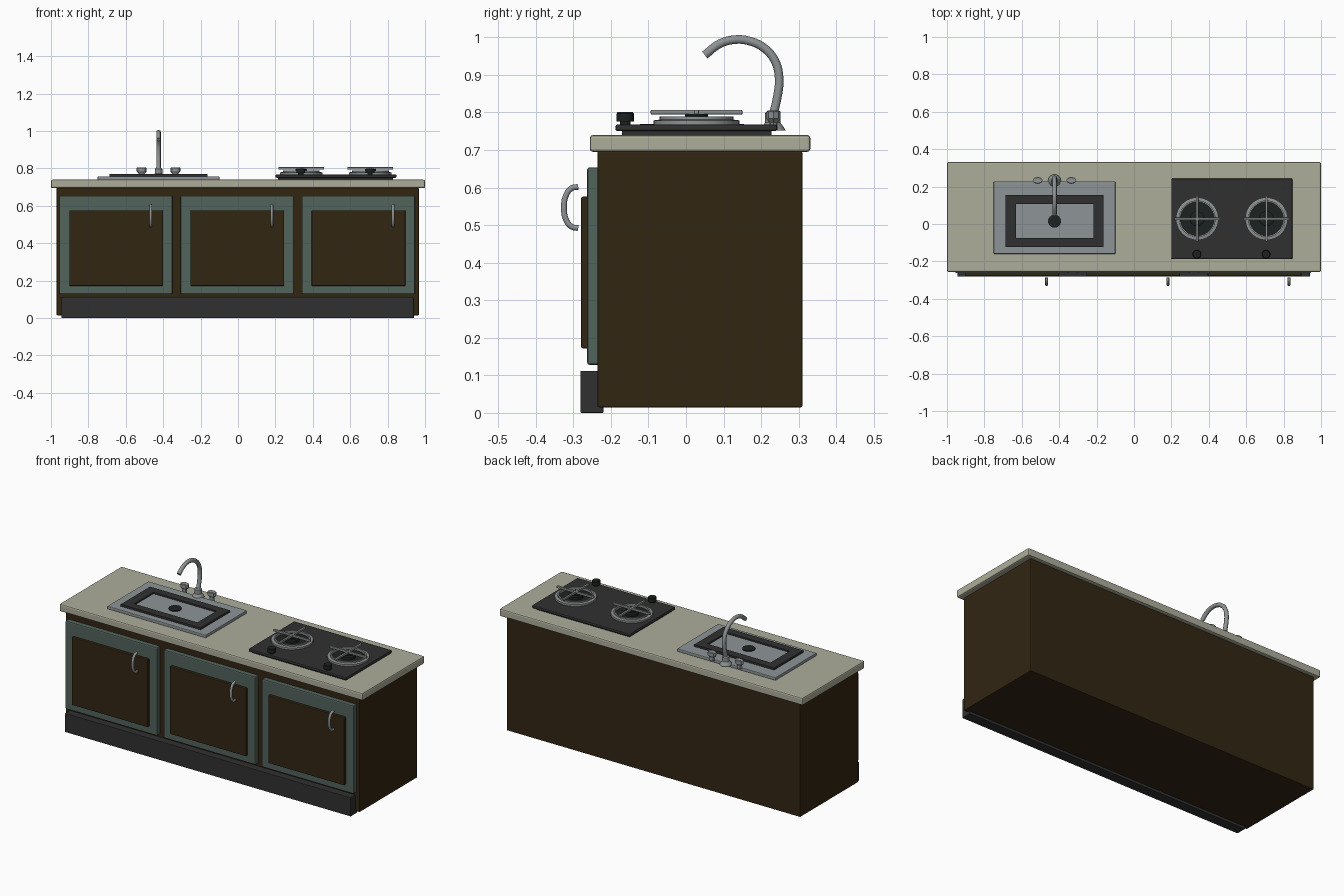
import bpy
import math
from mathutils import Vector

if "Cube" in bpy.data.objects:
    bpy.data.objects.remove(bpy.data.objects["Cube"])


def material(name, rgb):
    mat = bpy.data.materials.new(name)
    mat.use_nodes = True
    mat.diffuse_color = (*rgb, 1)
    mat.node_tree.nodes["Principled BSDF"].inputs["Base Color"].default_value = (*rgb, 1)
    return mat


wood = material("dark brown wood", (0.032, 0.019, 0.006))
teal = material("grey teal paint", (0.085, 0.125, 0.108))
stone = material("pale stone", (0.42, 0.42, 0.33))
black = material("charcoal", (0.03, 0.03, 0.031))
steel = material("brushed steel", (0.27, 0.3, 0.31))
chrome = material("tap metal", (0.27, 0.29, 0.29))
iron = material("burner black", (0.012, 0.016, 0.014))


def finish(obj, name, mat, bevel=0.0):
    obj.name = name
    obj.data.materials.append(mat)
    if bevel:
        mod = obj.modifiers.new("Bevel", "BEVEL")
        mod.width = bevel
        mod.segments = 2
    return obj


def smooth(obj):
    bpy.ops.object.select_all(action="DESELECT")
    obj.select_set(True)
    bpy.context.view_layer.objects.active = obj
    bpy.ops.object.shade_smooth_by_angle()


def box(name, mat, x, y, z, bevel=0.004):
    """Box from (low, high) ranges."""
    bpy.ops.mesh.primitive_cube_add(size=1)
    obj = bpy.context.object
    for v in obj.data.vertices:
        v.co = [r[0] if c < 0 else r[1] for c, r in zip(v.co, (x, y, z))]
    return finish(obj, name, mat, bevel)


def lathe(name, mat, centre, profile, sides=32, closed=False):
    """Turn a (radius, z) profile about a vertical axis."""
    verts, faces, n = [], [], len(profile)
    for i in range(sides):
        a = math.tau * i / sides
        verts += [(r * math.cos(a), r * math.sin(a), z) for r, z in profile]
    for i in range(sides):
        j = (i + 1) % sides
        for k in range(n if closed else n - 1):
            m = (k + 1) % n
            faces.append((i * n + k, j * n + k, j * n + m, i * n + m))
    if not closed:
        faces.append([i * n for i in reversed(range(sides))])
        faces.append([i * n + n - 1 for i in range(sides)])
    mesh = bpy.data.meshes.new(name)
    mesh.from_pydata(verts, [], faces)
    obj = bpy.data.objects.new(name, mesh)
    bpy.context.collection.objects.link(obj)
    obj.location = (*centre, 0)
    finish(obj, name, mat)
    smooth(obj)
    return obj


def tube(name, mat, x, path, radius):
    """Round tube along a (y, z) path at a fixed x."""
    curve = bpy.data.curves.new(name, "CURVE")
    curve.dimensions = "3D"
    curve.bevel_depth = radius
    curve.bevel_resolution = 3
    curve.resolution_u = 6
    curve.use_fill_caps = True
    spline = curve.splines.new("BEZIER")
    spline.bezier_points.add(len(path) - 1)
    for p, (y, z) in zip(spline.bezier_points, path):
        p.co = Vector((x, y, z))
        p.handle_left_type = p.handle_right_type = "AUTO"
    obj = bpy.data.objects.new(name, curve)
    bpy.context.collection.objects.link(obj)
    return finish(obj, name, mat)


def frame(name, mat, x, y, z, hole_x, hole_y):
    """Flat rectangular plate with a rectangular opening."""
    def loop(rx, ry, h):
        return [(rx[0], ry[0], h), (rx[1], ry[0], h), (rx[1], ry[1], h), (rx[0], ry[1], h)]
    loops = [loop(x, y, z[0]), loop(x, y, z[1]), loop(hole_x, hole_y, z[1]), loop(hole_x, hole_y, z[0])]
    faces = []
    for k in range(4):
        m = (k + 1) % 4
        for i in range(4):
            j = (i + 1) % 4
            faces.append((k * 4 + i, k * 4 + j, m * 4 + j, m * 4 + i))
    mesh = bpy.data.meshes.new(name)
    mesh.from_pydata(sum(loops, []), [], faces)
    obj = bpy.data.objects.new(name, mesh)
    bpy.context.collection.objects.link(obj)
    return finish(obj, name, mat)


# Cabinet body, worktop and plinth
box("cabinet", wood, (-0.97, 0.967), (-0.236, 0.31), (0.015, 0.696))
box("worktop", stone, (-1, 1), (-0.256, 0.331), (0.695, 0.74), 0.008)
box("plinth", black, (-0.944, 0.94), (-0.281, -0.22), (0, 0.112), 0.002)

# Doors with raised panels and curved handles
HANDLE = [(-0.287, 0.602), (-0.305, 0.598), (-0.32, 0.578), (-0.325, 0.547),
          (-0.32, 0.516), (-0.305, 0.496), (-0.287, 0.492)]
for side, left in (("right", -0.955), ("middle", -0.307), ("left", 0.341)):
    right = left + 0.605
    box(side + "_door", teal, (left, right), (-0.263, -0.23), (0.128, 0.654), 0.006)
    box(side + "_door_panel", wood, (left + 0.053, right - 0.051), (-0.279, -0.255), (0.172, 0.576))
    tube(side + "_door_handle", chrome, left + 0.488, HANDLE, 0.008)

# Sink: steel surround, dark rim, basin plate and drain
SINK = (-0.425, 0.015)
box("sink_surround", steel, (-0.75, -0.1), (-0.16, 0.228), (0.738, 0.757), 0.004)
frame("sink_rim", black, (-0.688, -0.162), (-0.122, 0.154), (0.75, 0.769), (-0.632, -0.216), (-0.074, 0.106))
box("sink_basin", steel, (-0.633, -0.215), (-0.075, 0.107), (0.755, 0.76), 0)
lathe("sink_drain", iron, SINK, [(0.035, 0.758), (0.035, 0.766), (0.028, 0.768)])

# Tap with flared base, curved spout and two turning knobs
lathe("tap_base", chrome, (-0.425, 0.231), [(0.034, 0.752), (0.03, 0.76), (0.02, 0.773), (0.02, 0.798), (0.014, 0.804)])
tube("tap_spout", chrome, -0.425,
     [(0.231, 0.79), (0.243, 0.84), (0.248, 0.89), (0.238, 0.935), (0.21, 0.97),
      (0.17, 0.99), (0.13, 0.994), (0.09, 0.983), (0.05, 0.953)], 0.012)
for side, x in (("right", -0.515), ("left", -0.335)):
    knob = lathe(side + "_tap_knob", chrome, (x, 0.233),
                 [(0.016, 0.753), (0.016, 0.773), (0.027, 0.784), (0.027, 0.802), (0.022, 0.805)], 8)
    knob.scale.y = 0.7

# Hob plate
box("hob_base", black, (0.215, 0.83), (-0.17, 0.225), (0.738, 0.752), 0)
box("hob_plate", black, (0.2, 0.847), (-0.188, 0.243), (0.75, 0.768), 0.006)

# Burners with ring, cap, cross support and control knob
for side, x in (("right", 0.338), ("left", 0.708)):
    c = (x, 0.028)
    lathe(side + "_burner_ring", chrome, c,
          [(0.092, 0.767), (0.114, 0.767), (0.114, 0.779), (0.098, 0.781), (0.098, 0.789), (0.09, 0.789)], 40, True)
    lathe(side + "_burner_well", iron, c, [(0.092, 0.766), (0.092, 0.772)])
    lathe(side + "_burner_cap", iron, c, [(0.04, 0.77), (0.04, 0.786), (0.03, 0.79), (0.03, 0.796)])
    box(side + "_support_bar", chrome, (x - 0.122, x + 0.122), (0.022, 0.034), (0.795, 0.807), 0.002)
    box(side + "_support_cross_bar", chrome, (x - 0.006, x + 0.006), (-0.094, 0.15), (0.795, 0.807), 0.002)
    lathe(side + "_hob_knob", iron, (x - 0.002, -0.162),
          [(0.014, 0.765), (0.014, 0.776), (0.023, 0.776), (0.023, 0.797), (0.02, 0.801)], 20)
